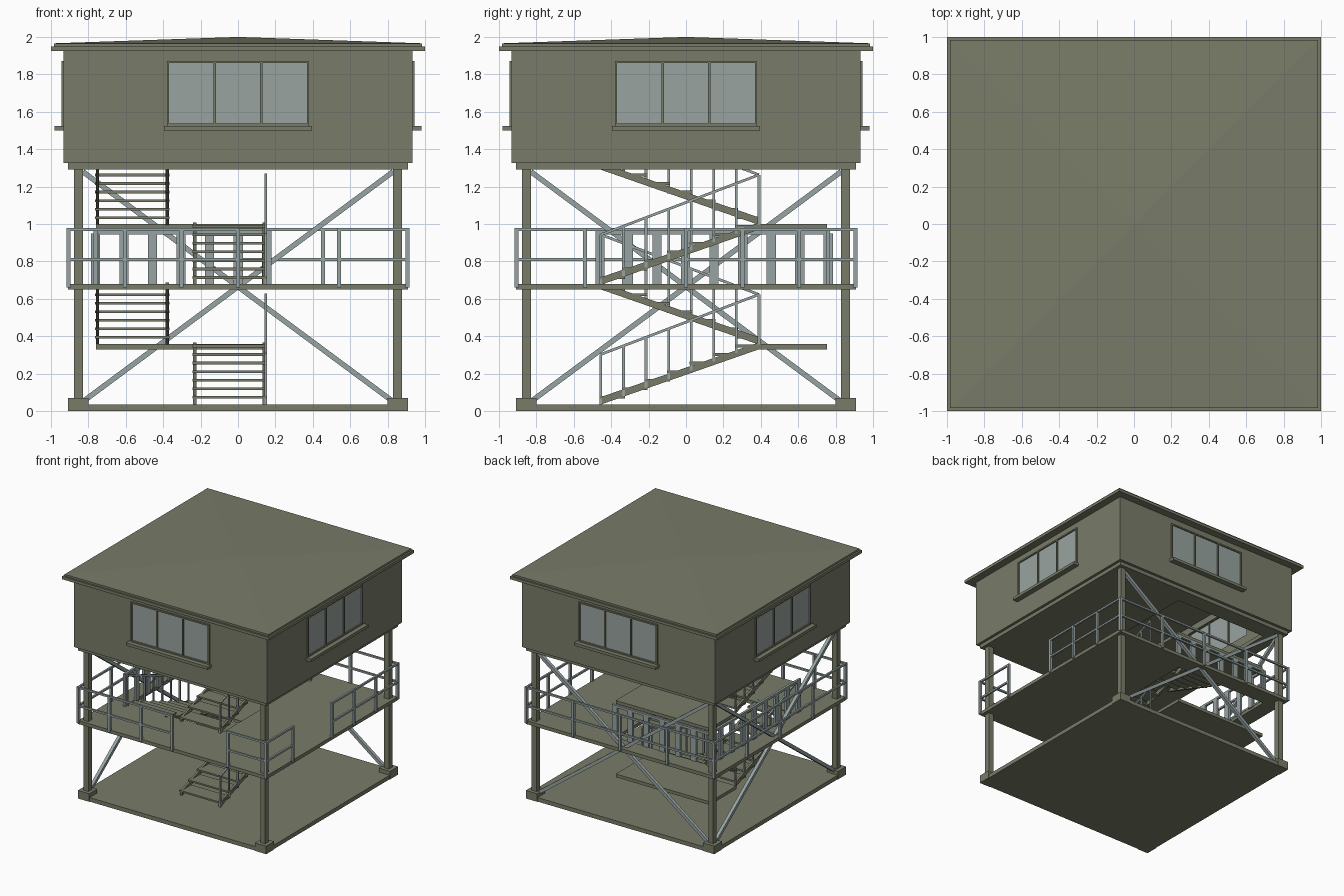
import bpy, bmesh, math
from mathutils import Matrix, Vector

if "Cube" in bpy.data.objects:
    bpy.data.objects.remove(bpy.data.objects["Cube"])


def material(name, rgb):
    m = bpy.data.materials.new(name)
    m.diffuse_color = (*rgb, 1)
    m.use_nodes = True
    m.node_tree.nodes["Principled BSDF"].inputs["Base Color"].default_value = m.diffuse_color
    return m


OLIVE = material("olive paint", (0.19, 0.203, 0.14))
STEEL = material("grey steel", (0.31, 0.37, 0.37))
GLASS = material("window glass", (0.314, 0.37, 0.352))


class Part:
    """Collects boxes and prisms into one object."""
    def __init__(self, name, mat):
        self.name, self.mat, self.bm = name, mat, bmesh.new()

    def box(self, x0, x1, y0, y1, z0, z1):
        m = Matrix.Translation(((x0 + x1) / 2, (y0 + y1) / 2, (z0 + z1) / 2))
        m = m @ Matrix.Diagonal((x1 - x0, y1 - y0, z1 - z0, 1))
        bmesh.ops.create_cube(self.bm, size=1, matrix=m)

    def beam(self, a, b, w, d):
        a, b = Vector(a), Vector(b)
        q = (b - a).to_track_quat('Z', 'Y').to_matrix().to_4x4()
        m = Matrix.Translation((a + b) / 2) @ q @ Matrix.Diagonal((w, d, (b - a).length, 1))
        bmesh.ops.create_cube(self.bm, size=1, matrix=m)

    def prism_x(self, x0, x1, yz):
        f = self.bm.faces.new([self.bm.verts.new((x0, y, z)) for y, z in yz])
        r = bmesh.ops.extrude_face_region(self.bm, geom=[f])
        vs = [v for v in r["geom"] if isinstance(v, bmesh.types.BMVert)]
        bmesh.ops.translate(self.bm, verts=vs, vec=(x1 - x0, 0, 0))

    def four_sides(self):
        src = self.bm.verts[:] + self.bm.edges[:] + self.bm.faces[:]
        for k in (1, 2, 3):
            r = bmesh.ops.duplicate(self.bm, geom=src)
            vs = [v for v in r["geom"] if isinstance(v, bmesh.types.BMVert)]
            bmesh.ops.rotate(self.bm, verts=vs, cent=(0, 0, 0),
                             matrix=Matrix.Rotation(k * math.pi / 2, 3, 'Z'))

    def done(self):
        bmesh.ops.recalc_face_normals(self.bm, faces=self.bm.faces[:])
        me = bpy.data.meshes.new(self.name)
        self.bm.to_mesh(me)
        self.bm.free()
        me.materials.append(self.mat)
        bpy.context.collection.objects.link(bpy.data.objects.new(self.name, me))


# Stairwell extents
X0, X1, Y0, Y1 = -0.765, 0.155, -0.42, 0.76

# Base slab, footings and corner posts
p = Part("base_slab", OLIVE)
p.box(-.905, .905, -.905, .905, 0, .035)
p.done()
for name, a, b, z0, z1 in (("footings", .80, .91, 0, .07), ("corner_posts", .83, .878, .07, 1.3)):
    p = Part(name, OLIVE)
    p.box(a, b, a, b, z0, z1)
    p.four_sides()
    p.done()

# Two floors with a stairwell opening
for name, z0, z1 in (("middle_platform", .65, .68), ("cabin_floor", 1.292, 1.327)):
    p = Part(name, OLIVE)
    s = .908
    p.box(-s, X0, -s, s, z0, z1)
    p.box(X1, s, -s, s, z0, z1)
    p.box(X0, X1, -s, Y0, z0, z1)
    p.box(X0, X1, Y1, s, z0, z1)
    p.done()

# Cabin walls, hollow, with a window opening on each side
p = Part("cabin_walls", OLIVE)
o, i, wz0, wz1, wx = -.932, -.905, 1.53, 1.865, .375
p.box(o, -wx, o, i, 1.325, 1.93)
p.box(wx, -i, o, i, 1.325, 1.93)
p.box(-wx, wx, o, i, 1.325, wz0)
p.box(-wx, wx, o, i, wz1, 1.93)
p.four_sides()
p.done()

# Window frames, sills and panes
p = Part("window_frames", OLIVE)
for x in (-.374, -.124, .124, .374):
    p.box(x - .006, x + .006, -.943, -.915, 1.525, 1.872)
for z in (1.53, 1.866):
    p.box(-.38, .38, -.943, -.915, z - .006, z + .006)
p.box(-.395, .395, -.982, -.92, 1.5, 1.525)
p.four_sides()
p.done()
p = Part("window_panes", GLASS)
p.box(-.374, .374, -.932, -.925, 1.53, 1.866)
p.four_sides()
p.done()

# Roof: eave slab, upper trim and shallow pyramid
p = Part("roof", OLIVE)
p.box(-1, 1, -1, 1, 1.925, 1.95)
p.box(-.985, .985, -.985, .985, 1.95, 1.966)
r = bmesh.ops.create_cone(p.bm, cap_ends=True, segments=4, radius1=.985 * math.sqrt(2), radius2=0,
                          depth=.034, matrix=Matrix.Translation((0, 0, 1.983)) @ Matrix.Rotation(math.pi / 4, 4, 'Z'))
p.done()

# Cross braces on the back and left
p = Part("cross_braces", STEEL)
for s in (-1, 1):
    p.beam((-.83 * s, .855, .05), (.83 * s, .855, 1.28), .028, .028)
    p.beam((-.855, -.83 * s, .05), (-.855, .83 * s, 1.28), .028, .028)
p.done()

# Stair flights: (x0, x1, foot y, top y, foot z, top z, handrail x)
flights = [("lower", -.24, .15, -.455, .39, .035, .355, .148),
           ("second", -.76, -.37, .39, -.455, .355, .675, -.752),
           ("third", -.24, .15, -.455, .39, .675, .995, .148),
           ("upper", -.76, -.37, .39, -.455, .995, 1.315, -.752)]
for name, x0, x1, ya, yb, za, zb, hx in flights:
    st = Part(name + "_stairs", OLIVE)
    for x in (x0, x1 - .018):
        st.prism_x(x, x + .018, [(ya, za), (ya, za + .04), (yb, zb + .012), (yb, zb - .025)])
    n = 7
    dy, dz = (yb - ya) / n, (zb - za) / n
    for k in range(n):
        y, z = sorted((ya + k * dy, ya + (k + 1) * dy)), za + (k + 1) * dz
        st.box(x0 - .004, x1 + .004, y[0] - .008, y[1] + .008, z - .014, z)
    st.done()
    hr = Part(name + "_handrail", STEEL)
    for k in range(n + 1):
        y, z = ya + k * dy, za + k * dz
        hr.box(hx - .006, hx + .006, y - .007, y + .007, z, z + .268)
    hr.beam((hx, ya, za + .268), (hx, yb, zb + .268), .014, .014)
    hr.done()

# Landings
for name, z in (("lower_landing", .33), ("upper_landing", .972)):
    p = Part(name, OLIVE)
    p.box(-.76, .15, .39, .755, z, z + .028)
    p.done()

# Stairwell guard made of flat slats on the left and back
p = Part("stairwell_guard", STEEL)
for k in range(9):
    y = -.46 + k * .1525
    p.box(-.772, -.752, y - .025, y + .025, .67, .95)
for k in range(7):
    x = -.762 + k * .1525
    p.box(x - .025, x + .025, .75, .77, .67, .95)
p.box(-.772, -.752, -.485, .77, .945, .965)
p.box(-.772, .178, .75, .77, .945, .965)
p.done()

# Outer railing, with gaps on the front and right: (along x?, side, start, end, bays)
p = Part("platform_railing", STEEL)
E = .907
for along_x, side, a, b, bays in ((1, -E, -E, 0, 3), (1, -E, .54, E, 1), (1, E, -E, E, 4),
                                  (0, E, -E, -.54, 1), (0, E, 0, E, 3), (0, -E, -E, E, 4)):
    def put(u0, u1, w, z0, z1):
        if along_x:
            p.box(u0, u1, side - w, side + w, z0, z1)
        else:
            p.box(side - w, side + w, u0, u1, z0, z1)
    for k in range(bays + 1):
        u = a + (b - a) * k / bays
        put(u - .011, u + .011, .011, .66, .975)
    for z in (.97, .81):
        put(a - .011, b + .011, .008, z - .008, z + .008)
p.done()
